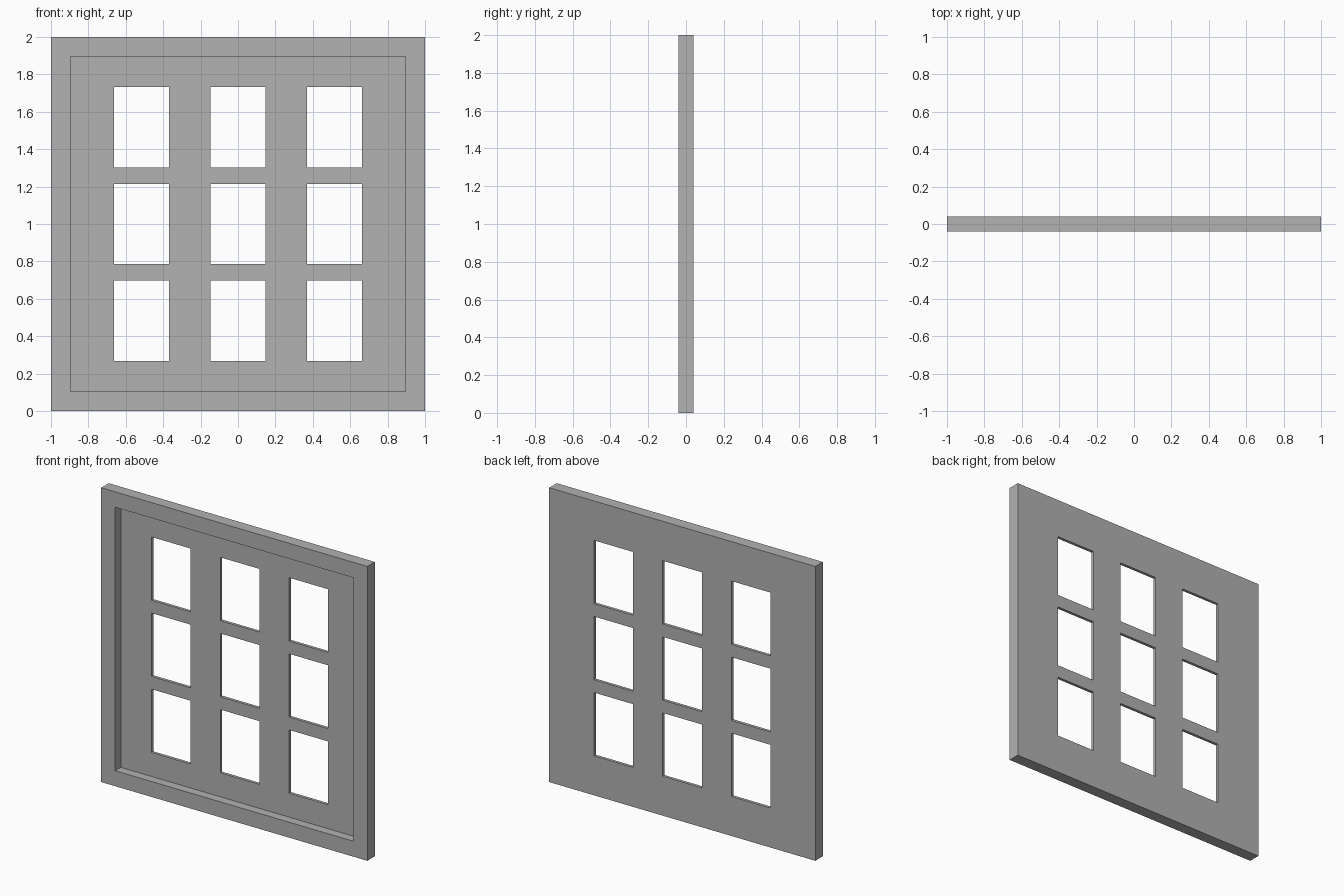
import bpy

cube = bpy.data.objects.get("Cube")
if cube:
    bpy.data.objects.remove(cube, do_unlink=True)

# Overall sizes
SIZE, DEPTH = 2.0, 0.08
RECESS_SIZE, PANEL_DEPTH = 1.79, 0.02
PANE_W, PANE_H, PITCH = 0.294, 0.43, 0.517

grey = bpy.data.materials.new("mid grey")
grey.use_nodes = True
colour = (0.445, 0.445, 0.445, 1)
grey.diffuse_color = colour
grey.node_tree.nodes["Principled BSDF"].inputs["Base Color"].default_value = colour


def box(name, centre, size):
    bpy.ops.mesh.primitive_cube_add(size=1, location=centre)
    obj = bpy.context.object
    obj.name = obj.data.name = name
    obj.scale = size
    bpy.ops.object.transform_apply(location=True, rotation=False, scale=True)
    obj.data.materials.append(grey)
    return obj


def cut(target, cutter):
    cutter.hide_render = True
    mod = target.modifiers.new("cut", "BOOLEAN")
    mod.operation = "DIFFERENCE"
    mod.solver = "EXACT"
    mod.object = cutter
    bpy.context.view_layer.objects.active = target
    bpy.ops.object.modifier_apply(modifier=mod.name)
    bpy.data.objects.remove(cutter, do_unlink=True)


# Solid slab
window = box("window_frame", (0, 0, SIZE / 2), (SIZE, DEPTH, SIZE))

# Front recess, leaving a raised border and a thin back panel
panel_front = DEPTH / 2 - PANEL_DEPTH
cut(window, box("recess_cutter", (0, panel_front - DEPTH / 2, SIZE / 2),
                (RECESS_SIZE, DEPTH, RECESS_SIZE)))

# Three by three pane openings
for col in (-1, 0, 1):
    for row in (-1, 0, 1):
        cut(window, box("pane_cutter", (col * PITCH, 0, SIZE / 2 + row * PITCH),
                        (PANE_W, DEPTH * 3, PANE_H)))
